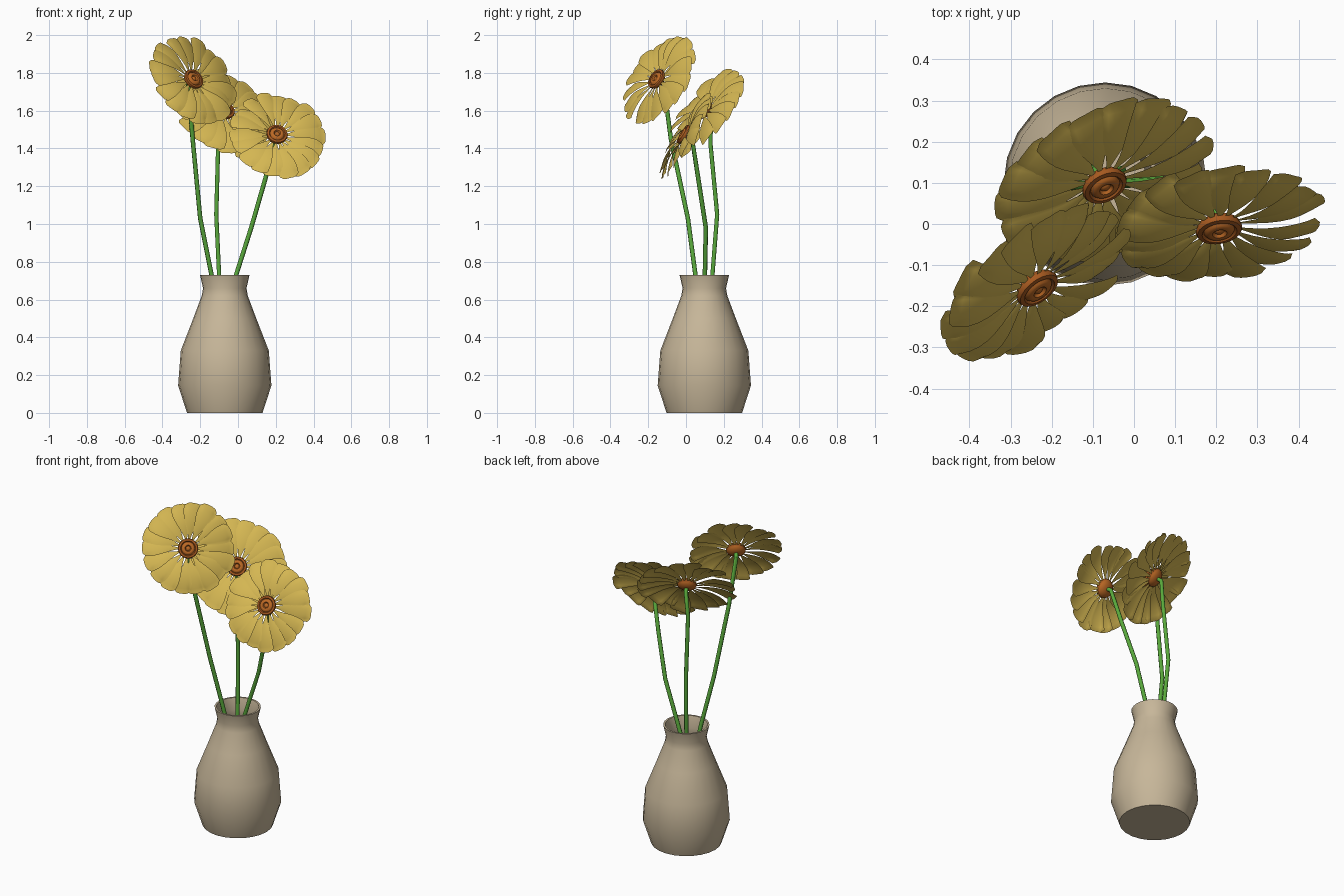
import bpy, bmesh, math, random
from mathutils import Vector, Matrix

random.seed(4)
cube = bpy.data.objects.get("Cube")
if cube:
    bpy.data.objects.remove(cube, do_unlink=True)


def material(name, rgb):
    m = bpy.data.materials.new(name)
    m.use_nodes = True
    m.diffuse_color = (*rgb, 1)
    m.node_tree.nodes["Principled BSDF"].inputs["Base Color"].default_value = (*rgb, 1)
    return m


CLAY = material("beige clay", (0.57, 0.47, 0.32))
YELLOW = material("petal yellow", (0.66, 0.47, 0.085))
ORANGE = material("centre orange", (0.5, 0.14, 0.018))
BROWN = material("centre brown", (0.38, 0.1, 0.014))
GREEN = material("stem green", (0.1, 0.4, 0.045))


def finish(bm, name, mats, angle=40):
    me = bpy.data.meshes.new(name)
    bm.to_mesh(me)
    bm.free()
    ob = bpy.data.objects.new(name, me)
    bpy.context.collection.objects.link(ob)
    for m in mats:
        me.materials.append(m)
    bpy.ops.object.select_all(action='DESELECT')
    ob.select_set(True)
    bpy.context.view_layer.objects.active = ob
    bpy.ops.object.shade_smooth_by_angle(angle=math.radians(angle))
    return ob


def lathe(bm, profile, steps):
    """Spin an (r, z) profile around z."""
    vs = [bm.verts.new((r, 0, z)) for r, z in profile]
    es = [bm.edges.new(p) for p in zip(vs, vs[1:])]
    bmesh.ops.spin(bm, geom=vs + es, cent=(0, 0, 0), axis=(0, 0, 1),
                   angle=math.tau, steps=steps)
    bmesh.ops.remove_doubles(bm, verts=bm.verts, dist=0.0003)
    bmesh.ops.recalc_face_normals(bm, faces=bm.faces)


# Vase: outer wall, rim, then inner wall
bm = bmesh.new()
lathe(bm, [(0, 0), (0.2, 0), (0.247, 0.145), (0.233, 0.33), (0.167, 0.5), (0.122, 0.62),
           (0.115, 0.66), (0.131, 0.73), (0.12, 0.73), (0.103, 0.66), (0.11, 0.61),
           (0.155, 0.49), (0.215, 0.33), (0.23, 0.15), (0.19, 0.02), (0, 0.02)], 24)
vase = finish(bm, "vase", [CLAY])
vase.location = (-0.07, 0.097, 0)


def petals(radius, count=18, rows=8, cols=6):
    """Ring of nearly flat petals, slim at the base and broad at a blunt tip."""
    bm = bmesh.new()
    for i in range(count):
        length = radius * random.uniform(0.96, 1.04)
        lift = random.uniform(-0.014, 0.014)
        width = radius * random.uniform(0.18, 0.21)
        turn = Matrix.Rotation(math.tau * (i + random.uniform(-.12, .12)) / count, 3, 'Z')
        twist = Matrix.Rotation(math.radians(random.uniform(7, 14)), 3, 'X')
        grid = []
        for a in range(rows + 1):
            t = a / rows
            half = width * (0.07 + 0.93 * math.sin(math.pi / 2 * min(1, t * 1.15)) ** 1.7)
            row = []
            for b in range(cols + 1):
                u = 2 * b / cols - 1
                x = 0.035 + (length - 0.035) * t - 0.022 * t ** 4 * u ** 4
                arch = 0.016 * math.sin(math.pi * t) - 0.006 * t ** 4 + lift * t
                p = twist @ Vector((0, u * half, -0.006 * u * u * t))
                row.append(bm.verts.new(turn @ (p + Vector((x, 0, arch)))))
            grid.append(row)
        for r0, r1 in zip(grid, grid[1:]):
            for b in range(cols):
                bm.faces.new((r0[b], r1[b], r1[b + 1], r0[b + 1]))
    bmesh.ops.solidify(bm, geom=bm.faces[:], thickness=0.002)
    return bm


def centre():
    """Low ringed button with a small hollow in the middle."""
    bm = bmesh.new()
    lathe(bm, [(0, -0.022), (0.03, -0.02), (0.052, -0.004), (0.057, 0.01), (0.054, 0.018),
               (0.043, 0.02), (0.038, 0.014), (0.033, 0.021), (0.024, 0.024),
               (0.018, 0.023), (0.013, 0.015), (0.008, 0.02), (0, 0.021)], 24)
    for f in bm.faces:
        c = f.calc_center_median()
        f.material_index = int(c.z > 0 and c.xy.length > 0.036)
    return bm


def stem(name, points):
    cu = bpy.data.curves.new(name, 'CURVE')
    cu.dimensions = '3D'
    cu.bevel_depth = 0.012
    cu.bevel_resolution = 2
    cu.use_fill_caps = True
    sp = cu.splines.new('POLY')
    sp.points.add(len(points) - 1)
    for p, co in zip(sp.points, points):
        p.co = (*co, 1)
    cu.materials.append(GREEN)
    ob = bpy.data.objects.new(name, cu)
    bpy.context.collection.objects.link(ob)
    bpy.ops.object.select_all(action='DESELECT')
    ob.select_set(True)
    bpy.context.view_layer.objects.active = ob
    bpy.ops.object.convert(target='MESH')
    bpy.ops.object.shade_smooth_by_angle(angle=math.radians(50))


# Flowers: name, head position, facing direction, radius, stem points from the vase up
FLOWERS = [
    ("right", (-0.24, -0.15, 1.763), (0.53, -0.7, 0.48), 0.265,
     [(-0.03, 0.13, 0.1), (-0.14, 0.05, 0.73), (-0.2, 0.01, 1.03), (-0.24, -0.08, 1.45)]),
    ("back", (-0.075, 0.1, 1.598), (0.36, -0.71, 0.6), 0.283,
     [(-0.08, 0.09, 0.1), (-0.1, 0.14, 0.73), (-0.115, 0.165, 1.05), (-0.105, 0.13, 1.42)]),
    ("left", (0.205, -0.005, 1.47), (0.15, -0.84, 0.52), 0.258,
     [(-0.19, 0.09, 0.15), (-0.01, 0.1, 0.73), (0.07, 0.105, 0.98), (0.145, 0.065, 1.24)]),
]
for name, pos, facing, radius, path in FLOWERS:
    n = Vector(facing).normalized()
    place = Matrix.Translation(pos) @ n.to_track_quat('Z', 'Y').to_matrix().to_4x4()
    finish(petals(radius), name + "_flower_petals", [YELLOW], 50).matrix_world = place
    finish(centre(), name + "_flower_centre", [ORANGE, BROWN], 40).matrix_world = place
    stem(name + "_stem", path + [Vector(pos) - n * 0.045, Vector(pos) - n * 0.01])
